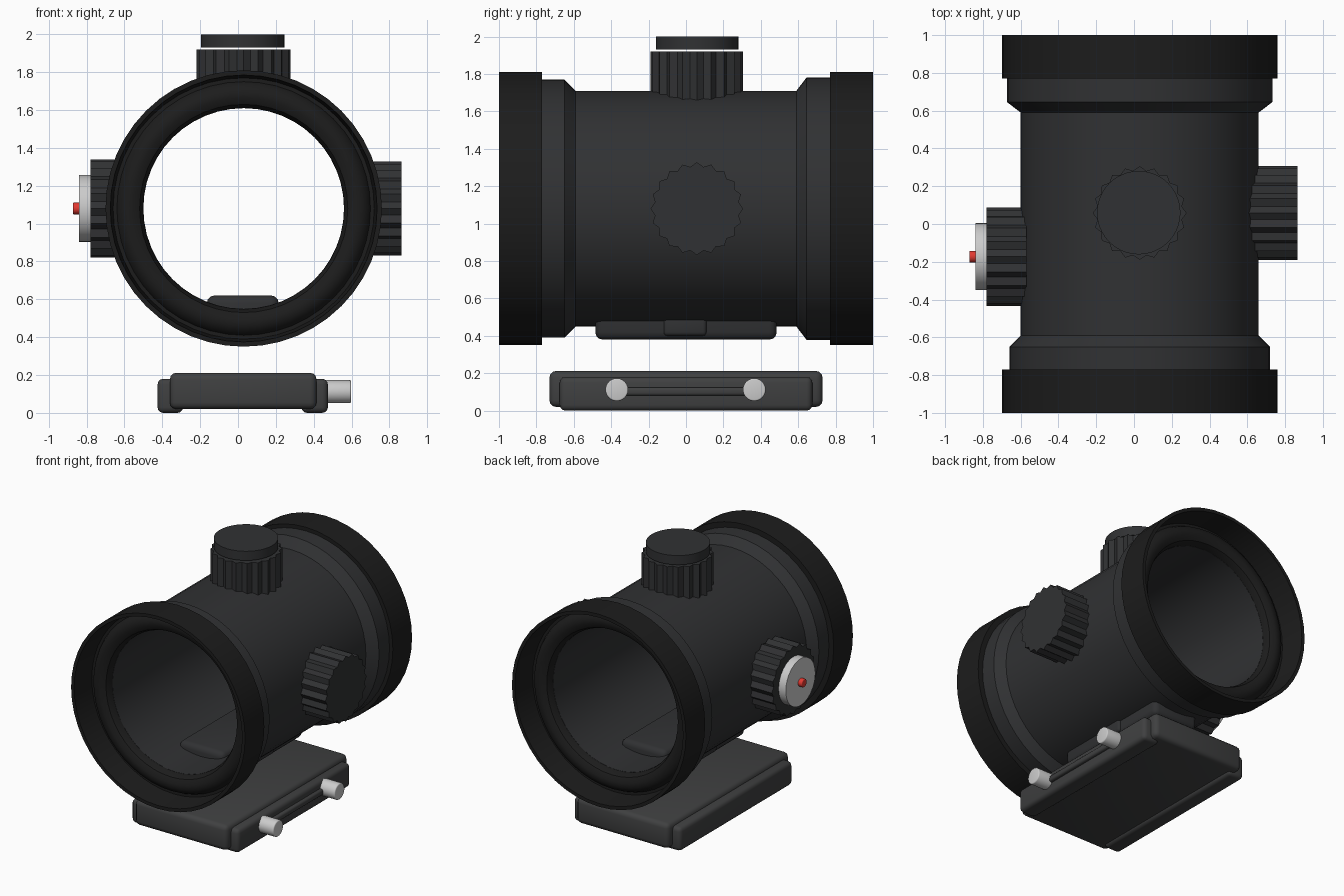
import bpy, bmesh
from math import sin, cos, pi, radians
from mathutils import Matrix, Vector

if "Cube" in bpy.data.objects:
    bpy.data.objects.remove(bpy.data.objects["Cube"])

CX, CZ = 0.03, 1.08          # tube axis position


def material(name, c):
    m = bpy.data.materials.new(name)
    m.diffuse_color = (*c, 1)
    m.use_nodes = True
    m.node_tree.nodes["Principled BSDF"].inputs["Base Color"].default_value = m.diffuse_color
    return m


BLACK = material("black_rubber", (0.012, 0.012, 0.012))
DARK = material("dark_metal", (0.03, 0.031, 0.033))
GREY = material("base_grey", (0.05, 0.051, 0.052))
SILVER = material("silver", (0.6, 0.6, 0.58))
RED = material("red", (0.75, 0.04, 0.03))


def finish(name, bm, mat, angle=35):
    bmesh.ops.recalc_face_normals(bm, faces=bm.faces)
    me = bpy.data.meshes.new(name)
    bm.to_mesh(me)
    bm.free()
    ob = bpy.data.objects.new(name, me)
    bpy.context.collection.objects.link(ob)
    me.materials.append(mat)
    me.shade_smooth()
    me.set_sharp_from_angle(angle=radians(angle))
    return ob


def lathe(name, profile, mat, n=48):
    """Closed (radius, y) loop turned around the tube axis."""
    bm = bmesh.new()
    rings = [[bm.verts.new((CX + r * cos(2 * pi * i / n), y, CZ + r * sin(2 * pi * i / n)))
              for i in range(n)] for r, y in profile]
    for k, a in enumerate(rings):
        b = rings[(k + 1) % len(rings)]
        for i in range(n):
            j = (i + 1) % n
            bm.faces.new((a[i], a[j], b[j], b[i]))
    return finish(name, bm, mat)


def prism(name, start, axis, length, radii, mat, n=40, bevel=0.0):
    """Cylinder along an axis; alternating radii give a knurled outline."""
    rot = Vector((0, 0, 1)).rotation_difference(Vector(axis)).to_matrix().to_4x4()
    mx = Matrix.Translation(start) @ rot
    bm = bmesh.new()
    loops = [[bm.verts.new((radii[i % len(radii)] * cos(2 * pi * i / n),
                            radii[i % len(radii)] * sin(2 * pi * i / n), z))
              for i in range(n)] for z in (0, length)]
    bm.faces.new(loops[0])
    top = bm.faces.new(loops[1])
    for i in range(n):
        j = (i + 1) % n
        bm.faces.new((loops[0][i], loops[0][j], loops[1][j], loops[1][i]))
    if bevel:
        bmesh.ops.bevel(bm, geom=list(top.edges), offset=bevel, segments=3,
                        profile=0.5, affect='EDGES')
    bm.transform(mx)
    return finish(name, bm, mat)


def box(name, lo, hi, mat, bevel=0.03):
    lo, hi = Vector(lo), Vector(hi)
    bm = bmesh.new()
    bmesh.ops.create_cube(bm, size=1)
    bm.transform(Matrix.Translation((lo + hi) / 2) @ Matrix.Diagonal((*(hi - lo), 1)))
    bmesh.ops.bevel(bm, geom=bm.edges[:], offset=bevel, segments=3, profile=0.5, affect='EDGES')
    return finish(name, bm, mat)


# hollow main tube with stepped collars
lathe("main_tube", [(0.69, -0.79), (0.69, -0.65), (0.63, -0.59), (0.63, 0.59),
                    (0.702, 0.645), (0.702, 0.79), (0.53, 0.79), (0.53, -0.79)], DARK)

# end rims with a rounded inner lip
for label, s in (("front", -1), ("back", 1)):
    lathe(label + "_rim", [(0.705, s), (0.73, s), (0.73, s * 0.77), (0.53, s * 0.77),
                           (0.532, s * 0.80), (0.55, s * 0.84), (0.585, s * 0.86),
                           (0.62, s * 0.86), (0.655, s * 0.84), (0.67, s * 0.81),
                           (0.69, s * 0.81)], BLACK)

# knurled turrets
TEETH = (0.248, 0.226)
prism("top_turret", (0.03, 0.058, 1.66), (0, 0, 1), 0.26, TEETH, DARK)
prism("top_turret_cap", (0.025, 0.06, 1.93), (0, 0, 1), 0.07, (0.221,), DARK, 40, 0.018)
prism("right_turret", (0.61, 0.058, CZ), (1, 0, 0), 0.255, TEETH, DARK)
prism("left_turret", (-0.57, -0.173, CZ), (-1, 0, 0), 0.21, (0.26, 0.238), DARK)
prism("left_dial", (-0.775, -0.173, CZ), (-1, 0, 0), 0.065, (0.177,), SILVER, 40, 0.012)
prism("left_button", (-0.835, -0.173, CZ), (-1, 0, 0), 0.037, (0.031,), RED, 16, 0.006)

# saddle block running through the bottom of the tube
box("saddle_block", (-0.165, -0.485, 0.38), (0.215, 0.485, 0.62), DARK, 0.04)
box("saddle_boss", (-0.18, -0.12, 0.40), (0.23, 0.11, 0.505), DARK, 0.02)

# base plate with side clamps
box("base_plate", (-0.36, -0.73, 0.02), (0.415, 0.73, 0.212), GREY, 0.035)
box("left_clamp", (-0.425, -0.675, 0.0), (-0.29, 0.675, 0.18), GREY, 0.03)
box("right_clamp", (0.335, -0.675, 0.0), (0.475, 0.675, 0.18), GREY, 0.03)
box("clamp_bar", (0.44, -0.34, 0.08), (0.50, 0.34, 0.125), GREY, 0.015)

# clamp bolts
for label, y in (("front", -0.37), ("back", 0.365)):
    prism(label + "_clamp_bolt", (0.45, y, 0.112), (1, 0, 0), 0.148, (0.061,), SILVER, 24, 0.008)
